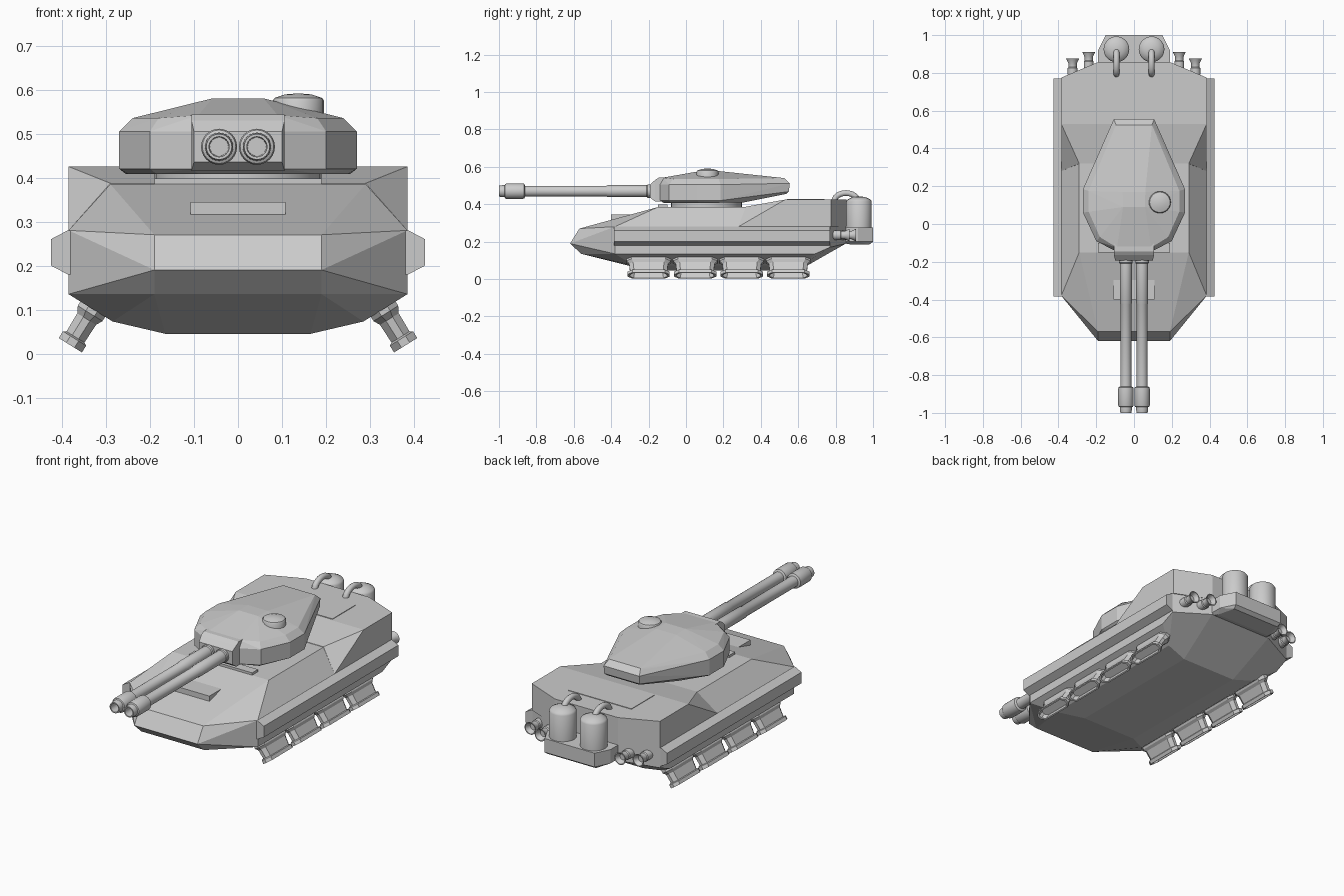
import bpy, bmesh, math
from mathutils import Vector, Matrix

if "Cube" in bpy.data.objects:
    bpy.data.objects.remove(bpy.data.objects["Cube"])

def finish(name, bm, smooth=False):
    bmesh.ops.recalc_face_normals(bm, faces=bm.faces[:])
    me = bpy.data.meshes.new(name)
    bm.to_mesh(me)
    bm.free()
    ob = bpy.data.objects.new(name, me)
    bpy.context.collection.objects.link(ob)
    if smooth:
        bpy.ops.object.select_all(action='DESELECT')
        ob.select_set(True)
        bpy.context.view_layer.objects.active = ob
        bpy.ops.object.shade_smooth_by_angle(angle=math.radians(35))
    return ob

def faceted(name, pts, mirror=True):
    """Flat-faced solid wrapped around points, mirrored across x."""
    bm = bmesh.new()
    for x, y, z in pts:
        bm.verts.new((x, y, z))
        if mirror:
            bm.verts.new((-x, y, z))
    r = bmesh.ops.convex_hull(bm, input=bm.verts[:])
    loose = [v for v in bm.verts if not v.link_faces]
    bmesh.ops.delete(bm, geom=loose, context='VERTS')
    bmesh.ops.dissolve_limit(bm, angle_limit=0.02, verts=bm.verts[:], edges=bm.edges[:])
    return finish(name, bm)

def skin(name, rings, smooth=False):
    """Join successive rings of points, capping both ends."""
    bm = bmesh.new()
    rows = [[bm.verts.new(p) for p in ring] for ring in rings]
    n = len(rows[0])
    for a, b in zip(rows, rows[1:]):
        for i in range(n):
            bm.faces.new((a[i], a[(i + 1) % n], b[(i + 1) % n], b[i]))
    bm.faces.new(rows[0][::-1])
    bm.faces.new(rows[-1])
    return finish(name, bm, smooth)

def lathe(name, profile, origin, axis='Z', n=24):
    """Revolve (radius, height) pairs round an axis through origin."""
    rings = []
    for r, h in profile:
        ring = []
        for i in range(n):
            a = 2 * math.pi * i / n
            c, s = r * math.cos(a), r * math.sin(a)
            p = Vector((c, s, h)) if axis == 'Z' else Vector((c, h, s))
            ring.append(p + Vector(origin))
        rings.append(ring)
    return skin(name, rings, True)

def box(name, x, y0, y1, z0, z1):
    return faceted(name, [(x, y, z) for y in (y0, y1) for z in (z0, z1)])

# Main hull
faceted("hull", [
    (.165, -.20, .045), (.165, .60, .045), (.285, -.28, .073), (.285, .62, .073),
    (.385, -.38, .135), (.385, .69, .135), (.19, -.56, .135), (.19, .74, .135),
    (.19, -.62, .19), (.19, -.57, .27), (.385, -.38, .28), (.385, .77, .17),
    (.385, .77, .28), (.19, .855, .19), (.19, .855, .28),
    (.29, -.15, .385), (.29, .74, .385)])

# Raised rear deck with wedge-shaped front corners
faceted("rear_deck", [
    (.385, .28, .28), (.29, .32, .387), (.385, .53, .425), (.385, .775, .425),
    (.385, .775, .28), (.19, .857, .425), (.19, .857, .28)])
box("engine_cover", .19, .54, .74, .40, .428)

# Glacis details
box("vision_block", .108, -.40, -.26, .30, .345)
box("splash_guard", .19, -.15, -.10, .37, .398)

# Side rails
for s, side in ((-1, "left"), (1, "right")):
    faceted("side_rail_" + side, [
        (s * x, y, z) for y in (-.385, .77)
        for x, z in ((.37, .18), (.387, .18), (.425, .20), (.425, .26), (.387, .28), (.37, .28))],
        mirror=False)

# Hover pads: elongated octagons, splayed outward, open underneath
pad_profile = [(.095, .023, .03), (.10, .024, 0), (.113, .031, 0), (.113, .031, .018),
               (.099, .024, .022), (.104, .025, .07), (.119, .033, .085), (.119, .033, .105)]
for s, side in ((-1, "left"), (1, "right")):
    across = Vector((.85 * s, 0, .53))
    up = Vector((-.53 * s, 0, .85))
    for k in range(4):
        base = Vector((.381 * s, -.20 + .249 * k, .019))
        rings = []
        for hl, hw, t in pad_profile:
            c = hw * .35
            o = hl - hw * .85
            shape = [(-hl, -c), (-o, -hw), (o, -hw), (hl, -c), (hl, c), (o, hw), (-o, hw), (-hl, c)]
            rings.append([base + Vector((0, y, 0)) + across * w + up * t for y, w in shape])
        skin(f"hover_pad_{side}_{k + 1}", rings)

# Rear platform, tanks, feed pipes and exhausts
faceted("tank_platform", [(x, y, z) for x, y in ((.19, .80), (.19, .92), (.15, 1.0))
                          for z in (.20, .275)] + [(.17, .88, .185), (.145, .98, .185)])
for s, side in ((-1, "left"), (1, "right")):
    lathe("tank_" + side, [(.068, .26), (.068, .415), (.062, .425), (.035, .438), (.008, .442)],
          (.093 * s, .925, 0), n=28)
    cu = bpy.data.curves.new("feed_pipe_" + side, 'CURVE')
    cu.dimensions = '3D'
    cu.bevel_depth = .016
    cu.bevel_resolution = 3
    cu.use_fill_caps = True
    sp = cu.splines.new('POLY')
    sp.points.add(12)
    for i, p in enumerate(sp.points):
        a = math.pi * i / 12
        p.co = (.093 * s, .855 + .063 * math.cos(a), .415 + .045 * math.sin(a), 1)
    bpy.context.collection.objects.link(bpy.data.objects.new("feed_pipe_" + side, cu))
    for name, x, y in (("outer", .325, .875), ("inner", .24, .91)):
        lathe(f"exhaust_{name}_{side}",
              [(.024, -.14), (.026, -.075), (.026, -.05), (.022, -.045), (.022, -.025),
               (.034, 0), (.029, 0), (.017, -.025)], (x * s, y, .235), 'Y', 16)

# Turret ring and body
lathe("turret_ring", [(.19, .36), (.19, .42)], (0, .11, 0), n=32)
faceted("turret", [
    # underside
    (.09, -.12, .408), (.185, -.08, .408), (.25, .07, .408), (.255, .17, .408), (.17, .31, .41),
    (.095, .535, .455),
    # lower and upper wall edges
    (.105, -.14, .42), (.20, -.09, .42), (.27, .06, .42), (.27, .185, .42), (.107, .55, .468),
    (.105, -.14, .505), (.20, -.09, .505), (.27, .06, .505), (.27, .185, .505), (.107, .555, .512),
    # roof shoulder
    (.10, -.12, .537), (.18, -.07, .535), (.24, .065, .535), (.24, .175, .535), (.10, .525, .535),
    # roof ridge
    (.09, -.125, .542), (.058, .09, .58), (.06, .17, .578), (.095, .525, .54)])

# Commander hatch
lathe("hatch", [(.058, .53), (.058, .575), (.054, .581), (.03, .589), (.005, .591)],
      (.137, .115, 0), n=24)

# Gun mantlet and twin barrels
faceted("mantlet", [(.10, -.192, .435), (.10, -.192, .505), (.106, -.165, .415), (.106, -.165, .53),
                    (.106, -.145, .543), (.106, -.10, .543), (.106, -.10, .415)])
barrel = [(.036, -.15), (.036, -.205), (.032, -.21), (.032, -.42), (.029, -.425), (.029, -.86),
          (.040, -.865), (.041, -.88), (.041, -.96), (.038, -.967), (.032, -.97), (.032, -.982),
          (.029, -1.0), (.023, -1.0), (.021, -.93)]
for s, side in ((-1, "left"), (1, "right")):
    lathe("gun_barrel_" + side, barrel, (.043 * s, 0, .470), 'Y', 24)
